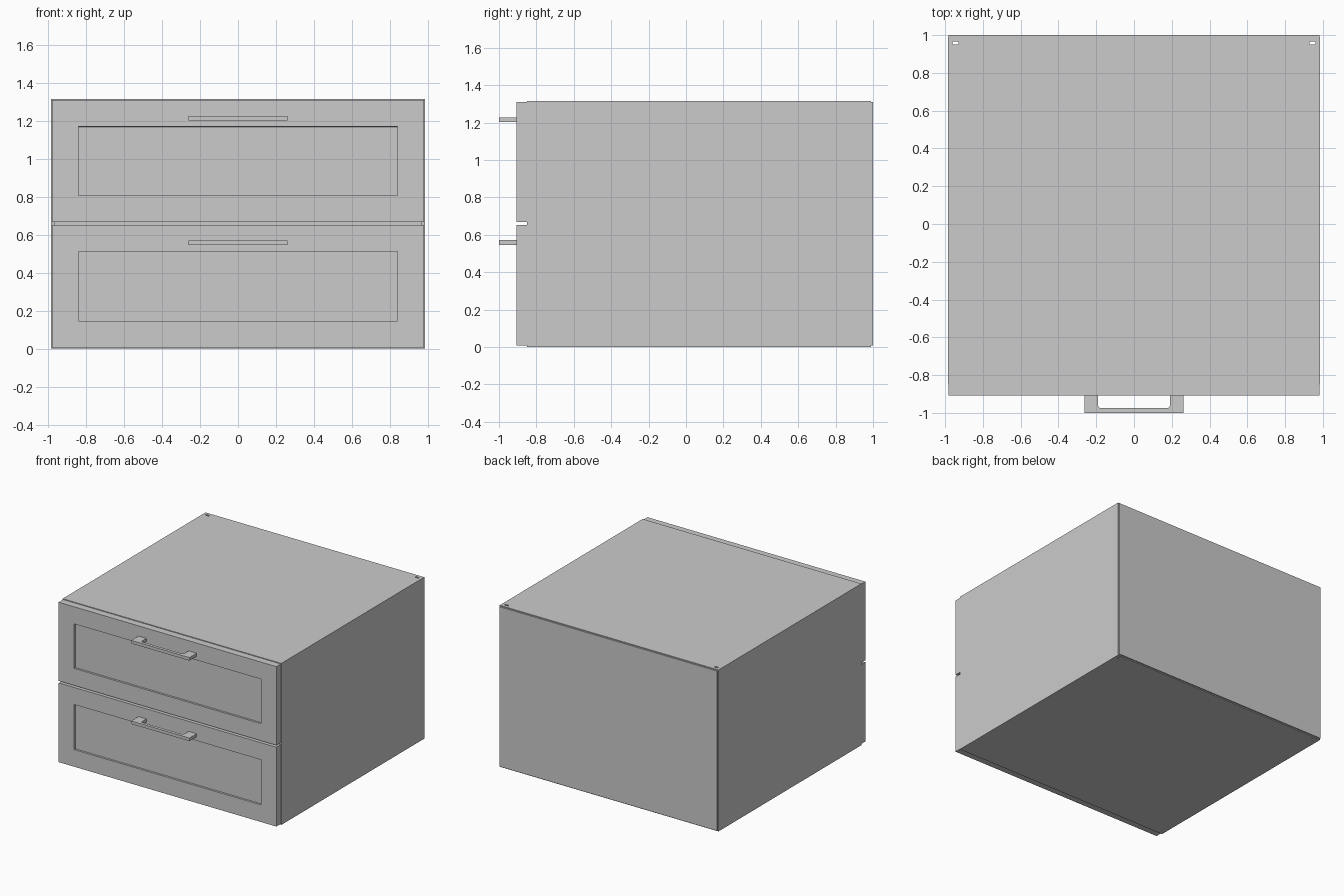
import bpy
import bmesh
import math

if "Cube" in bpy.data.objects:
    bpy.data.objects.remove(bpy.data.objects["Cube"])


def finish(name, bm):
    bmesh.ops.recalc_face_normals(bm, faces=bm.faces[:])
    mesh = bpy.data.meshes.new(name)
    bm.to_mesh(mesh)
    bm.free()
    ob = bpy.data.objects.new(name, mesh)
    bpy.context.collection.objects.link(ob)
    return ob


def box_bm(x0, x1, y0, y1, z0, z1):
    bm = bmesh.new()
    bmesh.ops.create_cube(bm, size=1)
    for v in bm.verts:
        v.co = ((x0 + x1) / 2 + v.co.x * (x1 - x0),
                (y0 + y1) / 2 + v.co.y * (y1 - y0),
                (z0 + z1) / 2 + v.co.z * (z1 - z0))
    return bm


def box(name, *bounds):
    return finish(name, box_bm(*bounds))


def prism(name, pts, z0, z1):
    bm = bmesh.new()
    face = bm.faces.new([bm.verts.new((x, y, z0)) for x, y in pts])
    ext = bmesh.ops.extrude_face_region(bm, geom=[face])
    top = [g for g in ext["geom"] if isinstance(g, bmesh.types.BMVert)]
    bmesh.ops.translate(bm, verts=top, vec=(0, 0, z1 - z0))
    return finish(name, bm)


def arc(cx, cy, r, a0, a1, n=6):
    angles = [math.radians(a0 + (a1 - a0) * i / n) for i in range(n + 1)]
    return [(cx + r * math.cos(a), cy + r * math.sin(a)) for a in angles]


W, H, T = 0.986, 1.316, 0.018      # half width, height, board thickness
FRONT, FACE, BACK = -0.85, -0.907, 0.99

# Carcass: sides and back
for side, s in (("left", -1), ("right", 1)):
    box(side + "_side", *sorted((s * W, s * (W - T))), FRONT, BACK, 0, H)
box("back_panel", -0.981, 0.981, BACK - 0.008, 1.0, 0.007, H - 0.007)

# Top and bottom boards with rounded slots at the rear corners
for name, z0 in (("top_board", H - T), ("bottom_board", 0)):
    board = box(name, -W + T, W - T, FRONT, BACK, z0, z0 + T)
    for s in (-1, 1):
        cx, cy, r = s * 0.945, 0.958, 0.007
        slot = prism("slot_cutter", arc(cx + 0.01, cy, r, -90, 90)
                     + arc(cx - 0.01, cy, r, 90, 270), z0 - 0.05, z0 + T + 0.05)
        slot.hide_render = True
        mod = board.modifiers.new("slot", 'BOOLEAN')
        mod.object = slot
        mod.solver = 'EXACT'
        bpy.context.view_layer.objects.active = board
        bpy.ops.object.modifier_apply(modifier=mod.name)
        bpy.data.objects.remove(slot)

# Drawers
for label, z0, z1, hz in (("lower", 0.007, 0.653, 0.546), ("upper", 0.669, 1.310, 1.202)):
    # Front with recessed panel
    bm = box_bm(-0.981, 0.981, FACE, FRONT, z0, z1)
    bm.normal_update()
    face = min(bm.faces, key=lambda f: f.calc_center_median().y)
    bmesh.ops.inset_region(bm, faces=[face], thickness=0.197)
    bmesh.ops.inset_region(bm, faces=[face], thickness=0.001, depth=-0.015)
    finish(label + "_drawer_front", bm)

    # Box behind the front, open at the top
    a, b, top = z0 + 0.05, z0 + 0.065, z1 - 0.12
    box(label + "_drawer_bottom", -0.93, 0.93, FRONT, 0.9, a, b)
    box(label + "_drawer_back", -0.93, 0.93, 0.885, 0.9, b, top)
    for side, s in (("left", -1), ("right", 1)):
        box(f"{label}_drawer_{side}_side", *sorted((s * 0.93, s * 0.915)),
            FRONT, 0.885, b, top)

    # Flat U-shaped handle with rounded inner corners
    r, inner = 0.015, -0.975
    prism(label + "_handle",
          [(-0.262, FACE), (-0.262, -1.0), (0.262, -1.0), (0.262, FACE), (0.19, FACE)]
          + arc(0.19 - r, inner + r, r, 0, -90)
          + arc(-0.19 + r, inner + r, r, -90, -180)
          + [(-0.19, FACE)], hz, hz + 0.025)
